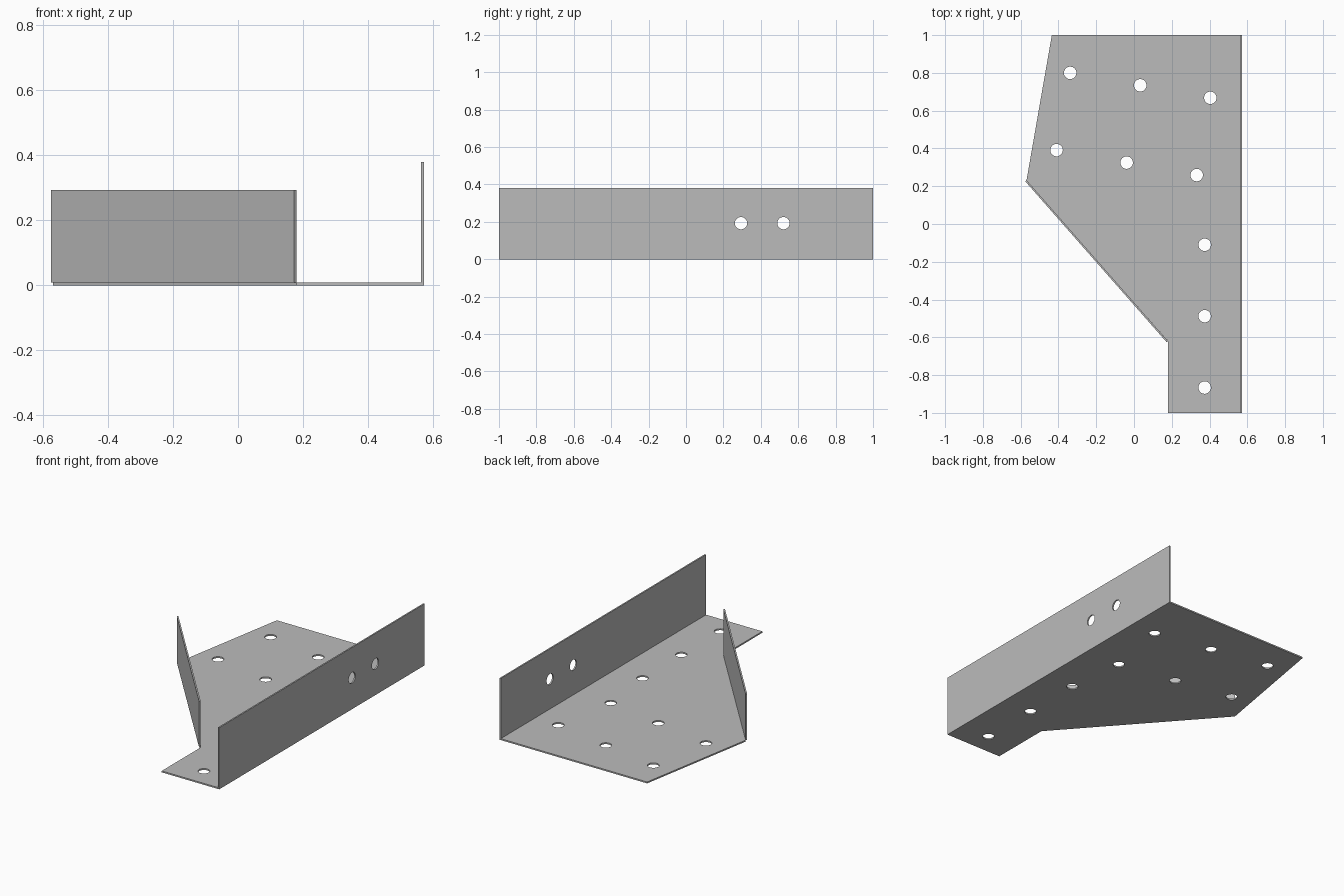
import bpy, bmesh
from math import pi
from mathutils import Matrix, Vector

cube = bpy.data.objects.get("Cube")
if cube:
    bpy.data.objects.remove(cube, do_unlink=True)

T = 0.009        # sheet thickness
HOLE_R = 0.033

steel = bpy.data.materials.new("grey steel")
steel.use_nodes = True
grey = (0.5, 0.5, 0.5, 1)
steel.diffuse_color = grey
steel.node_tree.nodes["Principled BSDF"].inputs["Base Color"].default_value = grey


def make_object(name, bm):
    bmesh.ops.recalc_face_normals(bm, faces=bm.faces)
    mesh = bpy.data.meshes.new(name)
    bm.to_mesh(mesh)
    bm.free()
    mesh.materials.append(steel)
    obj = bpy.data.objects.new(name, mesh)
    bpy.context.scene.collection.objects.link(obj)
    return obj


def prism(name, outline, z0, z1):
    """Extrude a flat outline from z0 up to z1."""
    bm = bmesh.new()
    face = bm.faces.new([bm.verts.new((x, y, z0)) for x, y in outline])
    top = bmesh.ops.extrude_face_region(bm, geom=[face])["geom"]
    verts = [v for v in top if isinstance(v, bmesh.types.BMVert)]
    bmesh.ops.translate(bm, verts=verts, vec=(0, 0, z1 - z0))
    return make_object(name, bm)


def drill(obj, centres, turn):
    """Cut round holes along the axis given by the turn matrix."""
    bm = bmesh.new()
    for c in centres:
        bmesh.ops.create_cone(bm, cap_ends=True, segments=32, radius1=HOLE_R,
                              radius2=HOLE_R, depth=0.1,
                              matrix=Matrix.Translation(c) @ turn)
    cutter = make_object(obj.name + "_hole_cutter", bm)
    cutter.hide_render = True
    cutter.hide_set(True)
    mod = obj.modifiers.new("holes", "BOOLEAN")
    mod.operation = "DIFFERENCE"
    mod.solver = "EXACT"
    mod.object = cutter
    # Apply the cut and discard the helper
    graph = bpy.context.evaluated_depsgraph_get()
    cut_mesh = bpy.data.meshes.new_from_object(obj.evaluated_get(graph))
    obj.modifiers.clear()
    obj.data = cut_mesh
    bpy.data.objects.remove(cutter, do_unlink=True)


# Base plate with two slanted rows of holes and a straight row on the tongue
base = prism("base_plate", [(-0.435, 1), (0.572, 1), (0.572, -1), (0.18, -1),
                            (0.18, -0.62), (-0.569, 0.231)], 0, T)
holes = [Vector((x, y, 0)) for x, y in ((-0.338, 0.8), (-0.41, 0.391))]
rows = [start + Vector((0.371, -0.066, 0)) * i for start in holes for i in range(3)]
tongue = [Vector((0.374, -0.11 - 0.378 * i, 0)) for i in range(3)]
drill(base, rows + tongue, Matrix.Identity(4))

# Tall flange along the straight side
side = prism("side_flange", [(0.572 - T, -1), (0.572, -1), (0.572, 1), (0.572 - T, 1)],
             T, 0.38)
drill(side, [Vector((0.57, y, 0.193)) for y in (0.294, 0.521)],
      Matrix.Rotation(pi / 2, 4, "Y"))

# Shorter flange along the slanted edge
a, b = Vector((-0.575, 0.225)), Vector((0.173, -0.626))
d = (b - a).normalized()
inward = Vector((-d.y, d.x)) * T
prism("slanted_flange", [a, b, b + inward, a + inward], T, 0.293)
